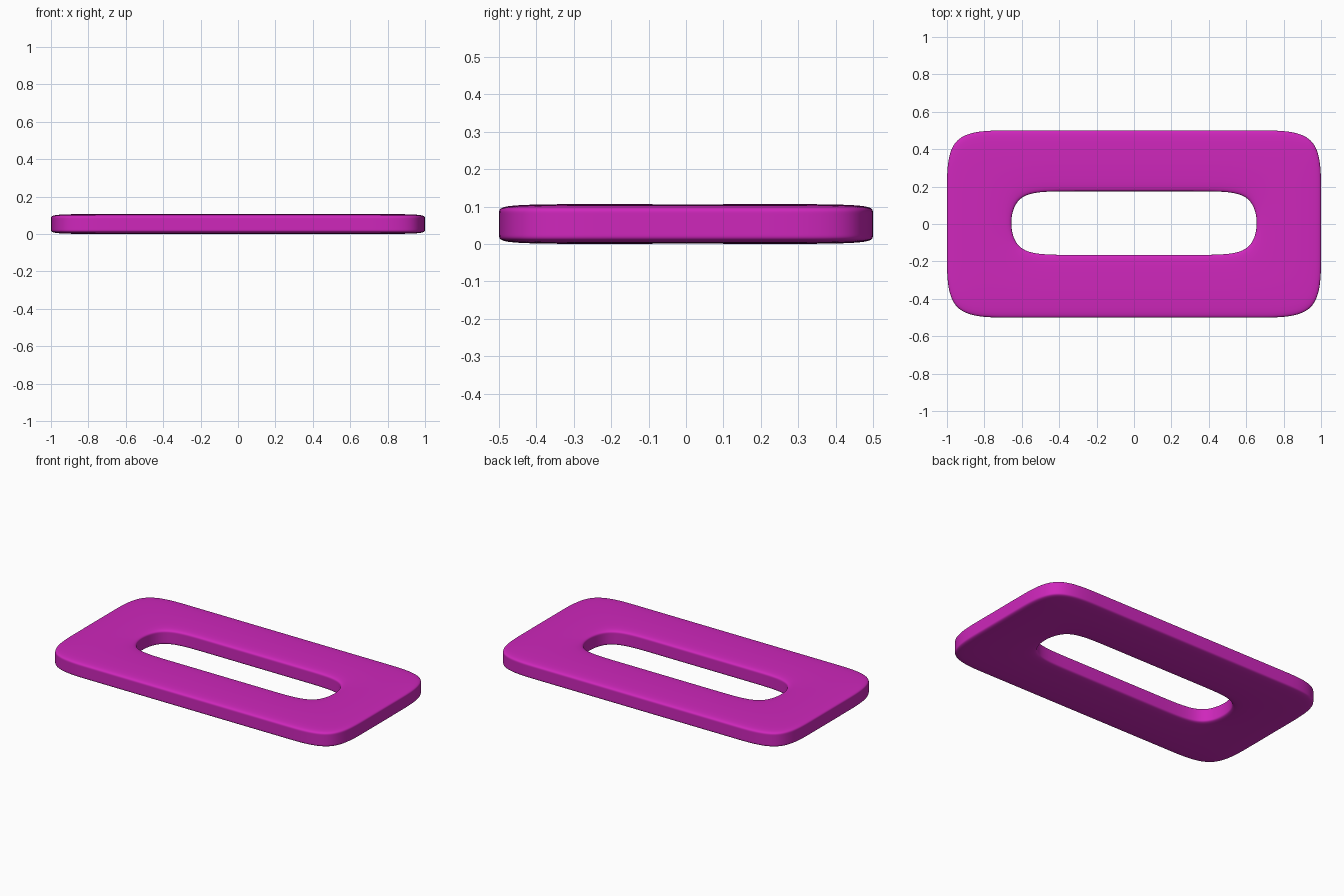
import bpy, bmesh

if "Cube" in bpy.data.objects:
    bpy.data.objects.remove(bpy.data.objects["Cube"])

# Control cage grid: outer rim, hole rim and a support column for the hole ends
XS = [-1, -0.667, -0.4, 0.4, 0.667, 1]
YS = [-0.5, -0.165, 0.175, 0.5]
ZS = [0, 0.019, 0.088, 0.107]          # support loops keep the walls upright

bm = bmesh.new()
grid = {}


def vert(i, j, k):
    if (i, j, k) not in grid:
        grid[i, j, k] = bm.verts.new((XS[i], YS[j], ZS[k]))
    return grid[i, j, k]


def solid(i, j):
    inside = 0 <= i < len(XS) - 1 and 0 <= j < len(YS) - 1
    return inside and not (j == 1 and 1 <= i <= 3)


top = len(ZS) - 1
for i in range(len(XS) - 1):
    for j in range(len(YS) - 1):
        if not solid(i, j):
            continue
        ring = [(i, j), (i + 1, j), (i + 1, j + 1), (i, j + 1)]
        # Top and bottom of the plate
        bm.faces.new([vert(*p, top) for p in ring])
        bm.faces.new([vert(*p, 0) for p in reversed(ring)])
        # Walls wherever the neighbouring cell is empty
        for n, (di, dj) in enumerate([(0, -1), (1, 0), (0, 1), (-1, 0)]):
            if not solid(i + di, j + dj):
                a, b = ring[n], ring[(n + 1) % 4]
                for k in range(top):
                    bm.faces.new([vert(*a, k), vert(*b, k), vert(*b, k + 1), vert(*a, k + 1)])

bmesh.ops.recalc_face_normals(bm, faces=bm.faces)
for f in bm.faces:
    f.smooth = True
mesh = bpy.data.meshes.new("slotted_plate")
bm.to_mesh(mesh)
bm.free()

# Slotted plate, rounded by subdivision
plate = bpy.data.objects.new("slotted_plate", mesh)
bpy.context.collection.objects.link(plate)
sub = plate.modifiers.new("Subdivision", 'SUBSURF')
sub.levels = sub.render_levels = 4

magenta = bpy.data.materials.new("magenta")
magenta.diffuse_color = (0.62, 0.02, 0.5, 1)
magenta.use_nodes = True
magenta.node_tree.nodes["Principled BSDF"].inputs["Base Color"].default_value = magenta.diffuse_color
mesh.materials.append(magenta)
